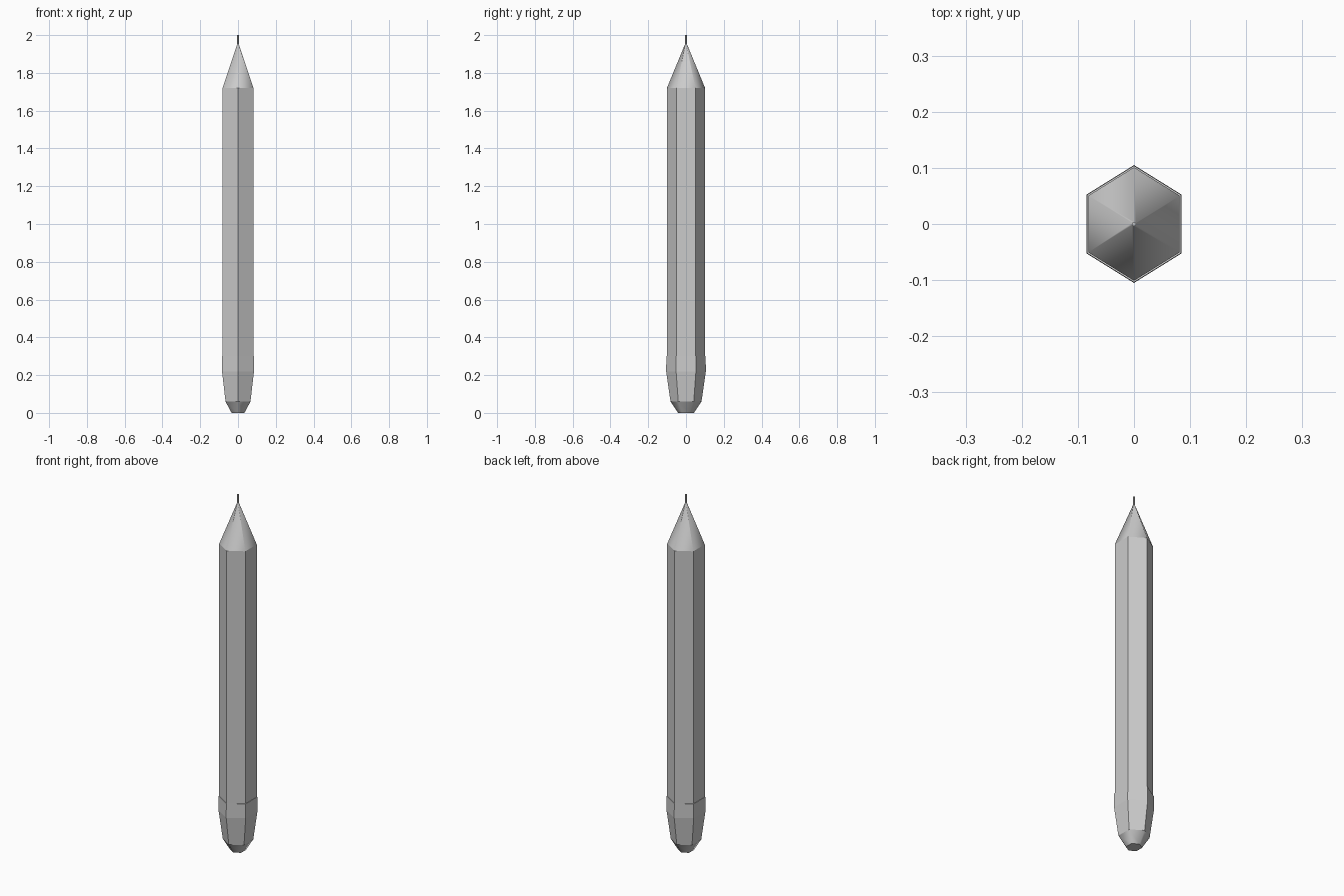
import bpy, bmesh, math

if "Cube" in bpy.data.objects:
    bpy.data.objects.remove(bpy.data.objects["Cube"])

SQUASH = 0.93  # the hexagonal section is slightly narrower in x


def hex_part(name, rings, smooth=False, sides=6, squash=SQUASH):
    """Stack of (radius, z) rings with a corner on +y, capped at both ends."""
    bm = bmesh.new()
    loops = []
    for r, z in rings:
        loops.append([bm.verts.new((r * squash * math.sin(math.tau * i / sides),
                                    r * math.cos(math.tau * i / sides), z))
                      for i in range(sides)])
    for a, b in zip(loops, loops[1:]):
        for i in range(sides):
            j = (i + 1) % sides
            f = bm.faces.new((a[i], a[j], b[j], b[i]))
            f.smooth = smooth
    bm.faces.new(loops[0])
    bm.faces.new(loops[-1])
    bmesh.ops.recalc_face_normals(bm, faces=bm.faces)
    me = bpy.data.meshes.new(name)
    bm.to_mesh(me)
    bm.free()
    ob = bpy.data.objects.new(name, me)
    bpy.context.collection.objects.link(ob)
    return ob


# Long hexagonal barrel
hex_part("barrel", [(0.101, 0.22), (0.101, 1.72)])

# Slightly wider end cap with a tapered lower half
hex_part("end_cap", [(0.082, 0.06), (0.105, 0.22), (0.104, 0.30)])

# Smooth-shaded plug closing the bottom
hex_part("end_plug", [(0.042, 0.0), (0.082, 0.06)], smooth=True)

# Smooth-shaded cone at the writing end
hex_part("tip_cone", [(0.101, 1.72), (0.004, 1.955)], smooth=True)

# Thin lead
hex_part("lead", [(0.004, 1.94), (0.004, 2.0)], smooth=True, sides=8, squash=1)
